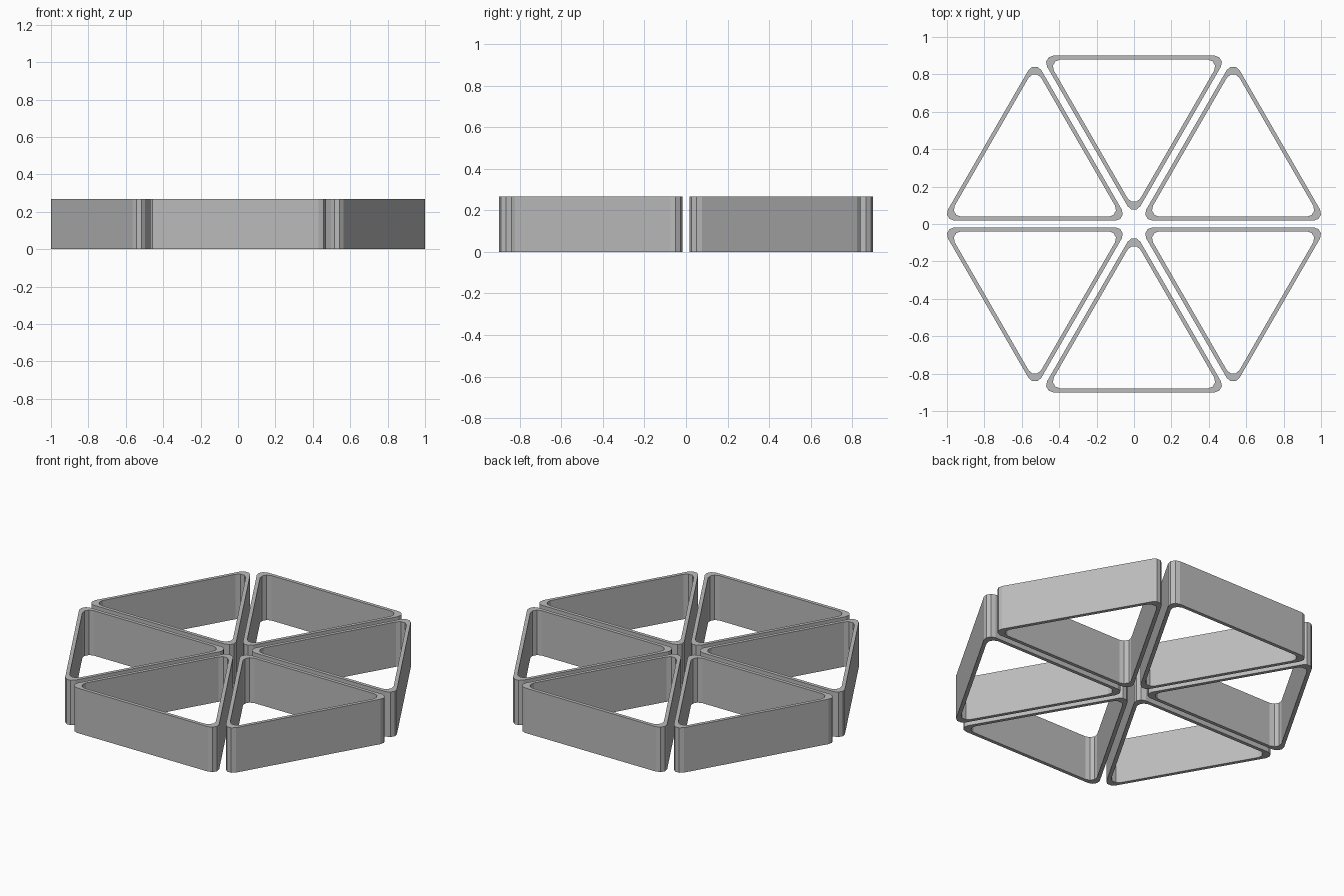
import bpy
import bmesh
from math import cos, sin, radians

cube = bpy.data.objects.get("Cube")
if cube:
    bpy.data.objects.remove(cube, do_unlink=True)

RING_RADIUS = 0.612    # model centre to each triangle's centre
INRADIUS = 0.288       # triangle centre to outer wall face
WALL = 0.021
CORNER = 0.039
HEIGHT = 0.268
CORNER_STEPS = 3

grey = bpy.data.materials.new("plain_grey")
grey.use_nodes = True
colour = (0.5, 0.5, 0.5, 1)
grey.diffuse_color = colour
grey.node_tree.nodes["Principled BSDF"].inputs["Base Color"].default_value = colour


def rounded_triangle(inradius, radius):
    """Outline of a triangle with rounded corners, first corner on +x."""
    reach = 2 * (inradius - radius)
    points = []
    for corner in (0, 120, 240):
        a = radians(corner)
        for i in range(CORNER_STEPS + 1):
            b = radians(corner - 60 + 120 * i / CORNER_STEPS)
            points.append((reach * cos(a) + radius * cos(b),
                           reach * sin(a) + radius * sin(b)))
    return points


def triangle_frame(name, angle):
    """Open triangular wall, pointing at the model's centre."""
    bm = bmesh.new()
    loops = []
    for outline in (rounded_triangle(INRADIUS, CORNER),
                    rounded_triangle(INRADIUS - WALL, CORNER)):
        for z in (0, HEIGHT):
            loops.append([bm.verts.new((x, y, z)) for x, y in outline])
    out_low, out_high, in_low, in_high = loops
    n = len(out_low)
    # Outer wall, top rim, inner wall, bottom rim
    for a, b in ((out_low, out_high), (out_high, in_high),
                 (in_high, in_low), (in_low, out_low)):
        for i in range(n):
            j = (i + 1) % n
            bm.faces.new((a[i], a[j], b[j], b[i]))
    bmesh.ops.recalc_face_normals(bm, faces=bm.faces)
    mesh = bpy.data.meshes.new(name)
    bm.to_mesh(mesh)
    bm.free()
    mesh.materials.append(grey)
    obj = bpy.data.objects.new(name, mesh)
    bpy.context.collection.objects.link(obj)
    a = radians(angle)
    obj.location = (RING_RADIUS * cos(a), RING_RADIUS * sin(a), 0)
    obj.rotation_euler.z = a + radians(180)


# Six frames around the centre
names = ("back_left", "back", "back_right", "front_right", "front", "front_left")
for k, place in enumerate(names):
    triangle_frame(place + "_triangle_frame", 30 + 60 * k)
